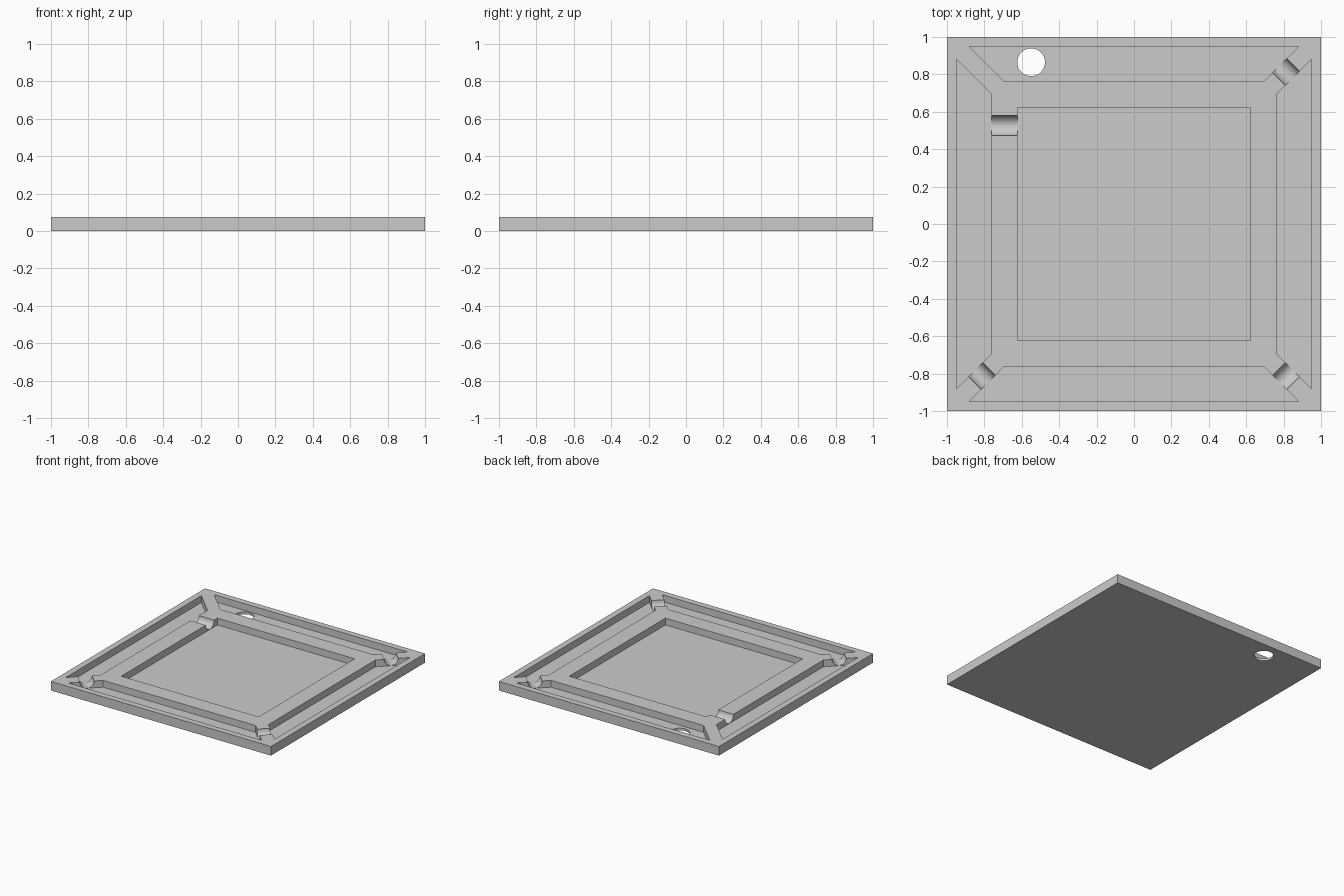
import bpy, bmesh, math
from mathutils import Matrix, Vector

if "Cube" in bpy.data.objects:
    bpy.data.objects.remove(bpy.data.objects["Cube"])

H, FLOOR = 0.075, 0.019   # plate thickness, recess floor height


def new_object(name, bm):
    bmesh.ops.recalc_face_normals(bm, faces=bm.faces)
    mesh = bpy.data.meshes.new(name)
    bm.to_mesh(mesh)
    bm.free()
    ob = bpy.data.objects.new(name, mesh)
    bpy.context.collection.objects.link(ob)
    return ob


def prism(name, outline, z0, z1):
    bm = bmesh.new()
    face = bm.faces.new([bm.verts.new((x, y, z0)) for x, y in outline])
    ext = bmesh.ops.extrude_face_region(bm, geom=[face])
    top = [v for v in ext["geom"] if isinstance(v, bmesh.types.BMVert)]
    bmesh.ops.translate(bm, verts=top, vec=(0, 0, z1 - z0))
    return new_object(name, bm)


def cylinder(name, center, axis, radius, length):
    bm = bmesh.new()
    rot = Vector((0, 0, 1)).rotation_difference(Vector(axis)).to_matrix().to_4x4()
    bmesh.ops.create_cone(bm, cap_ends=True, segments=64, radius1=radius,
                          radius2=radius, depth=length,
                          matrix=Matrix.Translation(center) @ rot)
    return new_object(name, bm)


def square(s):
    return [(-s, -s), (s, -s), (s, s), (-s, s)]


# base plate
plate = prism("plate", square(1), 0, H)

# central square recess
cutters = [prism("center_recess_cutter", square(0.624), FLOOR, 0.2)]

# four mitred trapezoid grooves round the border
groove = [(-0.88, 0.949), (0.88, 0.949), (0.694, 0.763), (-0.694, 0.763)]
for i in range(4):
    c, s = math.cos(i * math.pi / 2), math.sin(i * math.pi / 2)
    cutters.append(prism("groove_cutter", [(x * c - y * s, x * s + y * c) for x, y in groove],
                         FLOOR, 0.2))

# round-bottomed channels joining the grooves at three corners
for x, y in ((1, 1), (1, -1), (-1, -1)):
    cutters.append(cylinder("corner_channel_cutter", (x * 0.813, y * 0.813, H),
                            (y, -x, 0), 0.054, 0.11))

# channel from the left groove into the central recess
cutters.append(cylinder("inlet_channel_cutter", (-0.694, 0.527, H), (1, 0, 0), 0.054, 0.16))

# drain hole through the plate
cutters.append(cylinder("drain_hole_cutter", (-0.55, 0.865, 0), (0, 0, 1), 0.074, 0.4))

bpy.context.view_layer.objects.active = plate
for cutter in cutters:
    cutter.hide_render = True
    mod = plate.modifiers.new("cut", "BOOLEAN")
    mod.operation, mod.solver, mod.object = "DIFFERENCE", "EXACT", cutter
    bpy.ops.object.modifier_apply(modifier=mod.name)
    bpy.data.objects.remove(cutter)

bpy.ops.object.select_all(action="DESELECT")
plate.select_set(True)
bpy.ops.object.shade_smooth_by_angle(angle=math.radians(30))
